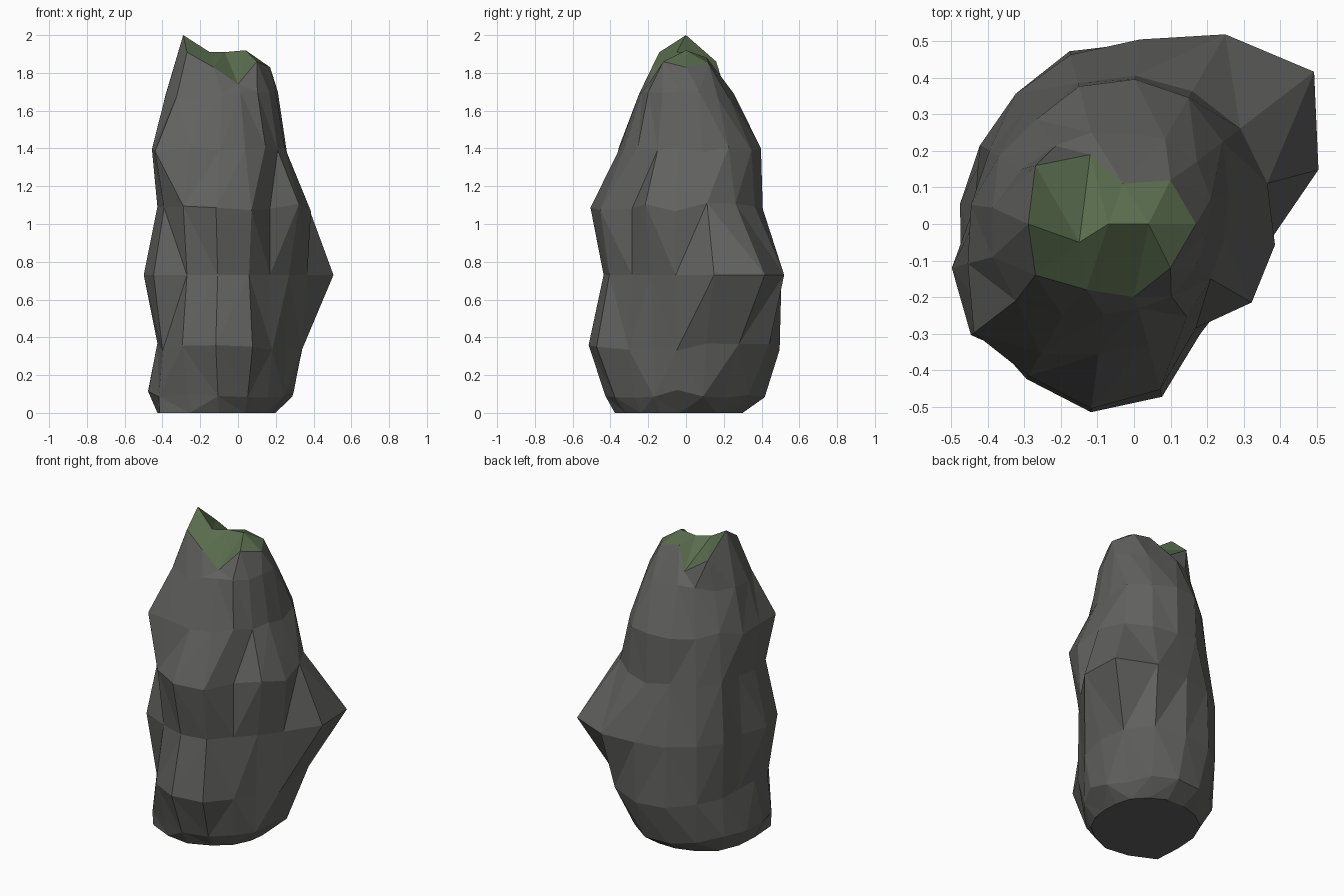
import bpy, bmesh, math, random

if "Cube" in bpy.data.objects:
    bpy.data.objects.remove(bpy.data.objects["Cube"])

random.seed(4)
CX = -0.05
STEP = math.radians(22.5)
START = math.radians(15)

# Height of each cross-section, then its radii anticlockwise from 15 degrees
heights = [0, 0.10, 0.35, 0.73, 1.09, 1.40, 1.68]
radii = [
    [.25, .27, .28, .30, .31, .33, .36, .37, .39, .46, .41, .38, .33, .30, .27, .25],
    [.35, .33, .38, .42, .42, .42, .43, .43, .44, .465, .43, .43, .39, .34, .34, .35],
    [.41, .46, .51, .50, .49, .45, .41, .37, .39, .44, .49, .52, .49, .38, .35, .39],
    [.575, .685, .60, .51, .48, .45, .43, .39, .465, .50, .44, .44, .42, .36, .37, .42],
    [.43, .43, .42, .41, .40, .40, .40, .37, .39, .43, .48, .51, .47, .36, .43, .44],
    [.32, .37, .40, .40, .39, .36, .37, .40, .42, .49, .41, .36, .34, .32, .30, .30],
    [.27, .28, .27, .25, .26, .27, .30, .34, .35, .345, .29, .25, .24, .25, .25, .25],
]
# Edge of the mossy top and the broken ridge across it
rim_points = [(.10, .12, 1.85), (-.03, .11, 1.88), (-.12, .19, 1.76), (-.27, .16, 1.86),
              (-.29, 0, 2.0), (-.27, -.14, 1.91), (-.13, -.18, 1.83), (0, -.20, 1.74),
              (.10, -.12, 1.86), (.17, 0, 1.83)]
ridge_points = [(-.15, -.05, 1.91), (-.07, 0, 1.91), (.04, 0, 1.92)]

bm = bmesh.new()


def strip(a, b, key_a, key_b, material=0):
    """Zip two chains of vertices together with triangles."""
    i = j = 0
    while i < len(a) - 1 or j < len(b) - 1:
        step_a = j == len(b) - 1 or (i < len(a) - 1 and key_a[i + 1] <= key_b[j + 1])
        tri = (a[i], b[j], a[i + 1] if step_a else b[j + 1])
        if len(set(tri)) == 3:
            bm.faces.new(tri).material_index = material
        if step_a:
            i += 1
        else:
            j += 1


def angles(ring):
    """Angle of each ring vertex, closed with a full turn."""
    keys = [math.atan2(v.co.y, v.co.x - CX) % math.tau for v in ring]
    keys = [k if k > 0.2 else k + math.tau for k in keys]
    return keys + [keys[0] + math.tau]


# Rock body
rings = []
for level, (z, row) in enumerate(zip(heights, radii)):
    ring = []
    for i, r in enumerate(row):
        t = START + i * STEP
        dz = 0 if level in (0, 3) else random.uniform(-.025, .025)
        ring.append(bm.verts.new((CX + r * math.cos(t), r * math.sin(t), z + dz)))
    rings.append(ring)
rim = [bm.verts.new(p) for p in rim_points]
rings.append(rim)
for lower, upper in zip(rings, rings[1:]):
    strip(lower + lower[:1], upper + upper[:1], angles(lower), angles(upper))
bm.faces.new(rings[0])

# Mossy top
ridge = [rim[4]] + [bm.verts.new(p) for p in ridge_points] + [rim[9]]
front = rim[4:10]
back = [rim[4], rim[3], rim[2], rim[1], rim[0], rim[9]]
for side in (front, back):
    strip(ridge, side, [v.co.x for v in ridge], [v.co.x for v in side], 1)

bmesh.ops.recalc_face_normals(bm, faces=bm.faces)
mesh = bpy.data.meshes.new("mossy_rock")
bm.to_mesh(mesh)
bm.free()
rock = bpy.data.objects.new("mossy_rock", mesh)
bpy.context.collection.objects.link(rock)

# Stone and moss colours
for name, colour in (("stone", (.12, .12, .115, 1)), ("moss", (.10, .15, .075, 1))):
    mat = bpy.data.materials.new(name)
    mat.diffuse_color = colour
    mat.use_nodes = True
    mat.node_tree.nodes["Principled BSDF"].inputs["Base Color"].default_value = mat.diffuse_color
    mesh.materials.append(mat)
